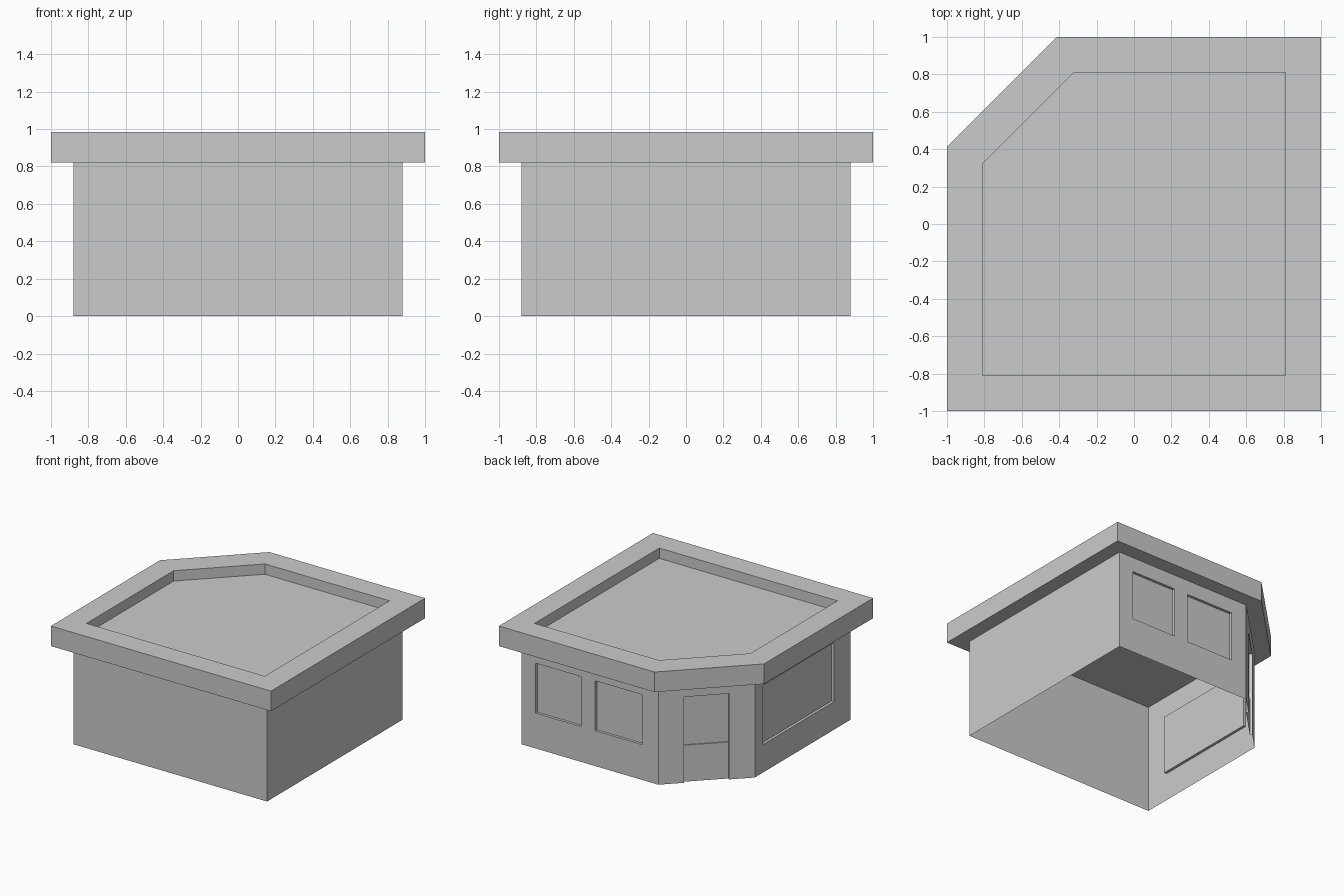
import bpy, bmesh
from mathutils import Vector

if "Cube" in bpy.data.objects:
    bpy.data.objects.remove(bpy.data.objects["Cube"])

BODY, WALL_TOP, CEILING, ROOF_TOP = 0.88, 0.82, 0.90, 0.985


def outline(d, c):
    """Square of half width d with its back left corner cut off at c."""
    return [(-d, -d), (d, -d), (d, d), (-c, d), (-d, c)]


def make_object(name, bm):
    bmesh.ops.remove_doubles(bm, verts=bm.verts, dist=1e-4)
    mesh = bpy.data.meshes.new(name)
    bm.to_mesh(mesh)
    bm.free()
    obj = bpy.data.objects.new(name, mesh)
    bpy.context.collection.objects.link(obj)
    return obj


def add_wall(bm, p, q, panels):
    """Sheet wall from p to q; panels are (u0, u1, z0, z1, depth) recesses."""
    p, q = Vector((*p, 0)), Vector((*q, 0))
    along = (q - p).normalized()
    inward = Vector((-along.y, along.x, 0))
    us = sorted({0, (q - p).length, *[v for n in panels for v in n[:2]]})
    zs = sorted({0, WALL_TOP, *[v for n in panels for v in n[2:4]]})

    def depth(i, j):
        u, z = (us[i] + us[i + 1]) / 2, (zs[j] + zs[j + 1]) / 2
        return next((n[4] for n in panels
                     if n[0] < u < n[1] and n[2] < z < n[3]), 0)

    def face(*pts):
        bm.faces.new([bm.verts.new(p + along * u + inward * d + Vector((0, 0, z)))
                      for u, d, z in pts])

    for i in range(len(us) - 1):
        for j in range(len(zs) - 1):
            a, b, s, t, d = us[i], us[i + 1], zs[j], zs[j + 1], depth(i, j)
            face((a, d, s), (b, d, s), (b, d, t), (a, d, t))
            # reveals between neighbouring cells of different depth
            if i + 2 < len(us) and depth(i + 1, j) != d:
                e = depth(i + 1, j)
                face((b, d, s), (b, e, s), (b, e, t), (b, d, t))
            if j + 2 < len(zs) and depth(i, j + 1) != d:
                e = depth(i, j + 1)
                face((a, d, t), (b, d, t), (b, e, t), (a, e, t))


# Walls: plain front and right, two back windows, corner door, wide left window
corners = outline(BODY, 0.364)
wall_panels = [
    [],
    [],
    [(0.13, 0.54, 0.29, 0.70, 0.022), (0.67, 1.10, 0.29, 0.70, 0.022)],
    [(0.195, 0.535, 0, 0.30, 0.018), (0.195, 0.535, 0.30, 0.705, 0.026)],
    [(0.105, 1.03, 0.23, 0.715, 0.022)],
]
bm = bmesh.new()
for k, panels in enumerate(wall_panels):
    add_wall(bm, corners[k], corners[(k + 1) % 5], panels)
make_object("walls", bm)

# Parapet: closed ring swept around the roof outline
profile = [(BODY, 0.364, WALL_TOP), (1, 0.414, WALL_TOP), (1, 0.414, ROOF_TOP),
           (0.81, 0.322, ROOF_TOP), (0.81, 0.322, CEILING), (BODY, 0.364, CEILING)]
bm = bmesh.new()
loops = [[bm.verts.new((x, y, z)) for x, y in outline(d, c)] for d, c, z in profile]
for a, b in zip(loops, loops[1:] + loops[:1]):
    for k in range(5):
        n = (k + 1) % 5
        bm.faces.new((a[k], a[n], b[n], b[k]))
bmesh.ops.recalc_face_normals(bm, faces=bm.faces)
make_object("roof_parapet", bm)

# Sunken roof deck
bm = bmesh.new()
bm.faces.new([bm.verts.new((x, y, CEILING)) for x, y in outline(0.81, 0.322)])
make_object("roof_deck", bm)
